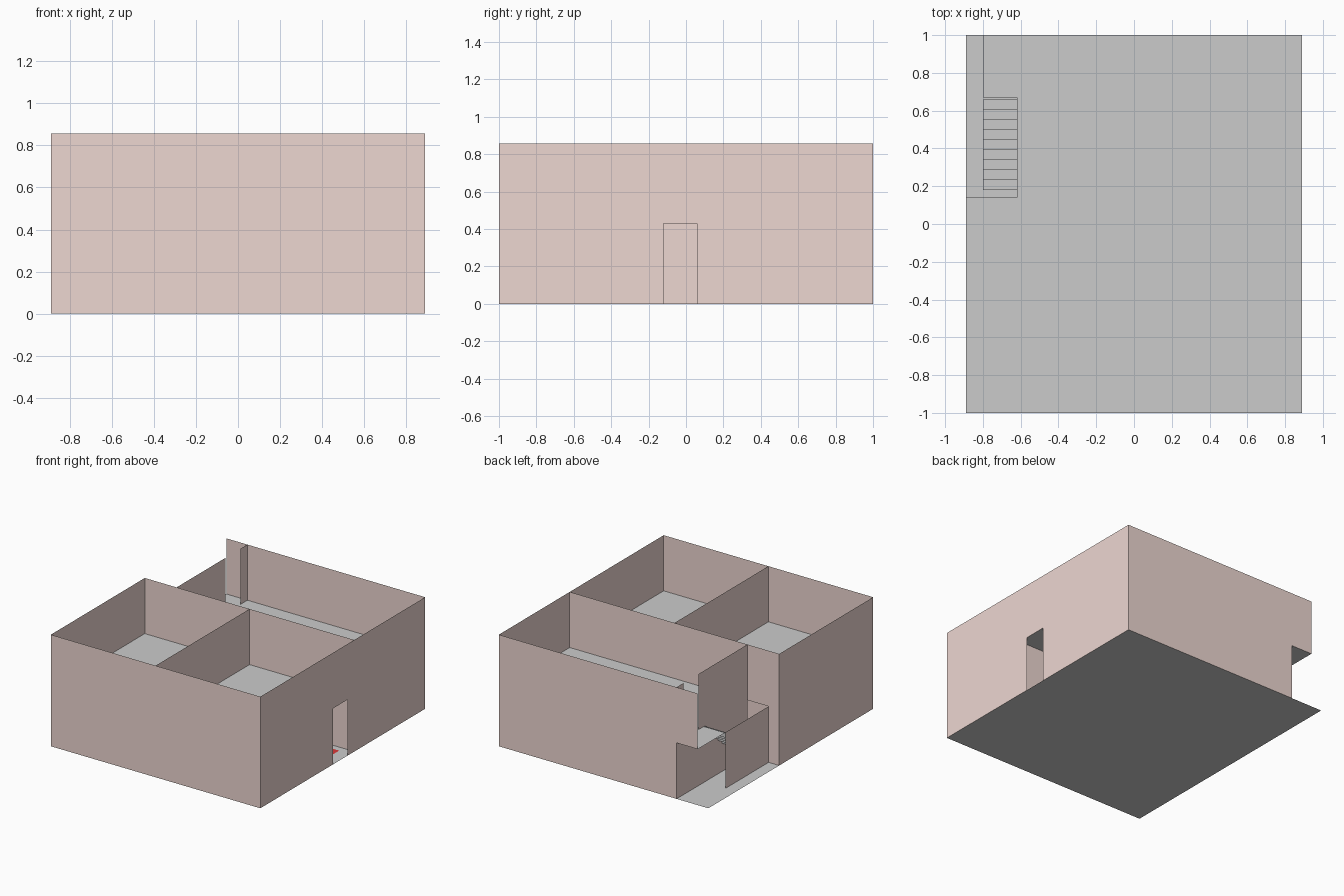
import bpy, bmesh

if "Cube" in bpy.data.objects:
    bpy.data.objects.remove(bpy.data.objects["Cube"])

W, L = 0.89, 1.0            # half width, half length
G, H = 0.43, 0.857          # storey level, wall top
XS, XL, YC, YH = -0.80, -0.62, 0.14, -0.195   # stair sides, hall walls


def material(name, rgb):
    m = bpy.data.materials.new(name)
    m.diffuse_color = (*rgb, 1)
    m.use_nodes = True
    m.node_tree.nodes["Principled BSDF"].inputs["Base Color"].default_value = m.diffuse_color
    return m


wall_mat = material("wall_plaster", (0.85, 0.68, 0.64))
red_mat = material("red_carpet", (0.7, 0.04, 0.04))


def sheets(name, quads, mat=None):
    """Object made from flat polygons."""
    bm = bmesh.new()
    for q in quads:
        bm.faces.new([bm.verts.new(p) for p in q])
    bmesh.ops.remove_doubles(bm, verts=bm.verts, dist=1e-5)
    me = bpy.data.meshes.new(name)
    bm.to_mesh(me)
    bm.free()
    ob = bpy.data.objects.new(name, me)
    bpy.context.collection.objects.link(ob)
    if mat:
        me.materials.append(mat)
    return ob


def wall(name, a, b, z0, z1):
    (x0, y0), (x1, y1) = a, b
    sheets(name, [[(x0, y0, z0), (x1, y1, z0), (x1, y1, z1), (x0, y0, z1)]], wall_mat)


def slab(x0, y0, x1, y1, z):
    return [(x0, y0, z), (x1, y0, z), (x1, y1, z), (x0, y1, z)]


# Floors: upper one leaves the stairwell and the left strip open
sheets("ground_floor", [slab(-W, -L, W, L, 0)])
sheets("upper_floor", [slab(-W, -L, XL, YC, G), slab(XL, -L, W, L, G),
                       slab(XS, 0.67, XL, L, G)])

# Outer walls
wall("front_wall", (-W, -L), (W, -L), 0, H)
wall("left_wall", (-W, YC), (-W, -L), 0, H)
wall("back_wall_lower", (W, L), (XL, L), 0, G)
wall("back_wall_upper", (W, L), (XS, L), G, H)
wall("right_wall_front", (W, -L), (W, -0.12), 0, G)
wall("right_wall_back", (W, 0.06), (W, L), 0, G)
wall("right_wall_upper", (W, -L), (W, L), G, H)

# Ground floor partitions around the hall and the stairs
wall("hall_wall_back", (XL, YC), (W, YC), 0, G)
wall("hall_wall_stub", (-W, YC), (XS, YC), 0, G)
wall("hall_wall_front", (-W, YH), (W, YH), 0, G)
wall("lower_room_divider", (0, -L), (0, YH), 0, G)
wall("stair_wall_outer", (XS, YC), (XS, 0.664), 0, G)
wall("stair_wall_inner", (XL, YC), (XL, L), 0, G)

# Upper floor partitions, with a doorway beside the landing
wall("upper_cross_wall", (-W, YC), (W, YC), G, H)
wall("upper_room_divider", (0, -L), (0, YC), G, H)
wall("landing_wall", (XL, YC), (XL, 0.735), G, H)
wall("landing_wall_end", (XL, 0.915), (XL, L), G, H)

# Stairs: treads and risers climbing towards the back
n, y0, y1 = 9, 0.18, 0.66
run, rise = (y1 - y0) / n, G / (n + 1)
steps = []
for i in range(n + 1):
    y, z = y0 + i * run, i * rise
    steps.append([(XS, y, z), (XL, y, z), (XL, y, z + rise), (XS, y, z + rise)])
    if i < n:
        steps.append(slab(XS, y, XL, y + run, z + rise))
sheets("stairs", steps)

# Carpet runner in the hall
sheets("hall_carpet", [slab(-0.80, -0.14, 0.80, 0.085, 0.004)], red_mat)
